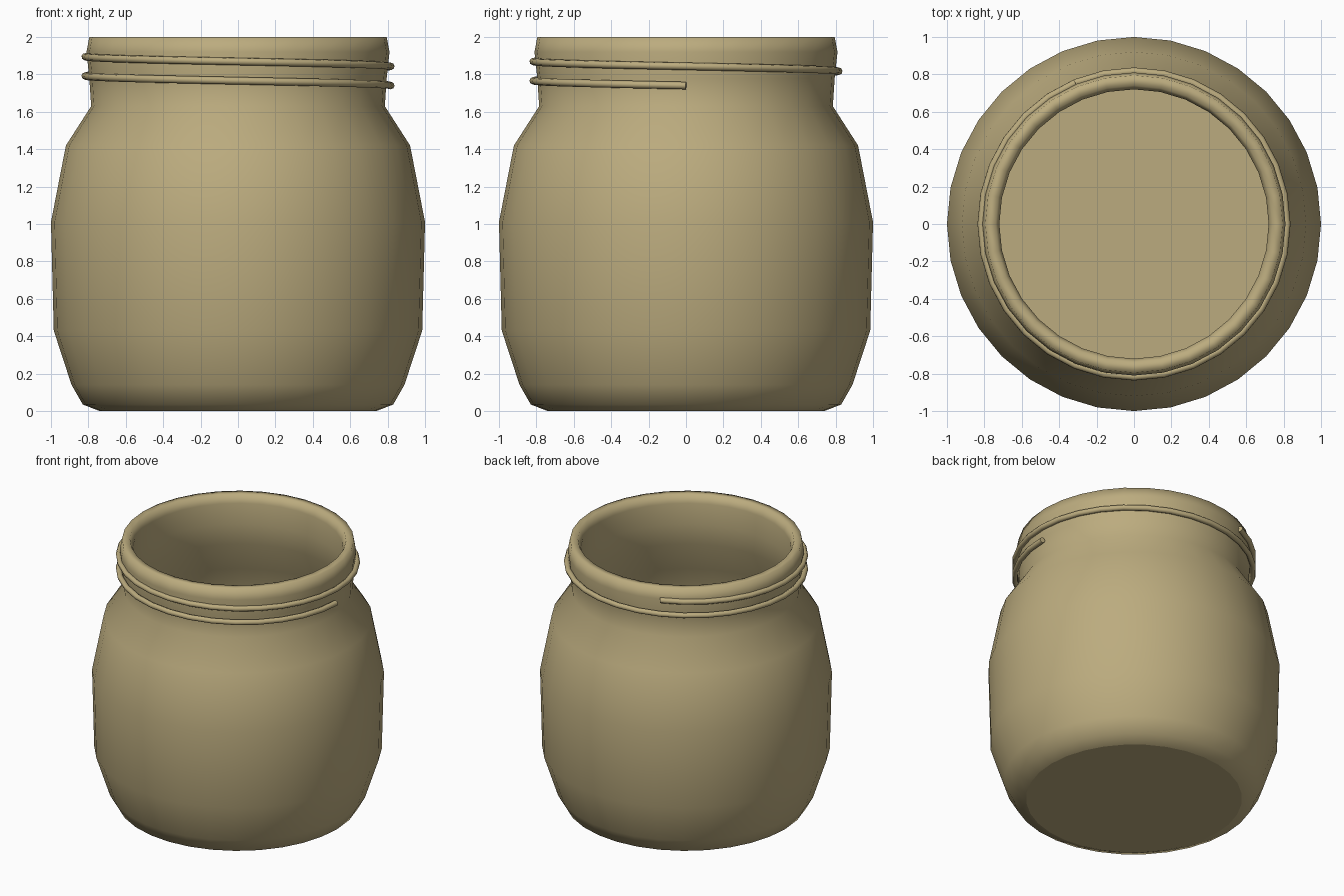
import bpy
import bmesh
from math import cos, sin, tau, radians

cube = bpy.data.objects.get("Cube")
if cube:
    bpy.data.objects.remove(cube, do_unlink=True)

SIDES = 32

tan = bpy.data.materials.new("tan_clay")
tan.use_nodes = True
color = (0.50, 0.41, 0.21, 1.0)
tan.diffuse_color = color
tan.node_tree.nodes["Principled BSDF"].inputs["Base Color"].default_value = color


def add_object(name, data):
    obj = bpy.data.objects.new(name, data)
    bpy.context.collection.objects.link(obj)
    data.materials.append(tan)
    return obj


def lathe(name, profile):
    """Turn a (radius, height) profile about z and cap both ends."""
    bm = bmesh.new()
    rings = [[bm.verts.new((r * cos(tau * i / SIDES), r * sin(tau * i / SIDES), z))
              for i in range(SIDES)] for r, z in profile]
    for a, b in zip(rings, rings[1:]):
        for i in range(SIDES):
            j = (i + 1) % SIDES
            bm.faces.new((a[i], a[j], b[j], b[i]))
    caps = [bm.faces.new(rings[0]), bm.faces.new(rings[-1])]
    bmesh.ops.recalc_face_normals(bm, faces=bm.faces)
    for face in bm.faces:
        face.smooth = True
    # Keep the flat caps crisp
    for cap in caps:
        for edge in cap.edges:
            edge.smooth = False
    mesh = bpy.data.meshes.new(name)
    bm.to_mesh(mesh)
    bm.free()
    return add_object(name, mesh)


# Jar: outer wall, rounded lip, then inner wall down to the floor
outer = [(0.74, 0), (0.83, 0.035), (0.89, 0.14), (0.985, 0.43), (1.0, 1.01),
         (0.92, 1.42), (0.785, 1.63), (0.795, 1.78)]
lip = [(0.81, 1.92), (0.795, 2.0), (0.74, 2.0), (0.72, 1.94)]
inner = [(0.725, 1.78), (0.725, 1.63), (0.86, 1.38), (0.94, 1.0),
         (0.925, 0.44), (0.84, 0.17), (0.74, 0.06)]
lathe("jar_body", outer + lip + inner)

# Screw thread: a rising clockwise helix around the neck
START_Z, PITCH, TURNS, RADIUS = 1.74, 0.103, 1.68, 0.817
curve = bpy.data.curves.new("screw_thread", "CURVE")
curve.dimensions = "3D"
curve.bevel_depth = 0.02
curve.bevel_resolution = 2
curve.use_fill_caps = True
spline = curve.splines.new("POLY")
steps = round(SIDES * TURNS)
spline.points.add(steps)
for i, point in enumerate(spline.points):
    turn = i / SIDES
    point.co = (RADIUS * cos(tau * turn), -RADIUS * sin(tau * turn),
                START_Z + PITCH * turn, 1)
thread = add_object("screw_thread", curve)
bpy.ops.object.select_all(action="DESELECT")
thread.select_set(True)
bpy.context.view_layer.objects.active = thread
bpy.ops.object.convert(target="MESH")
bpy.ops.object.shade_smooth_by_angle(angle=radians(50))
